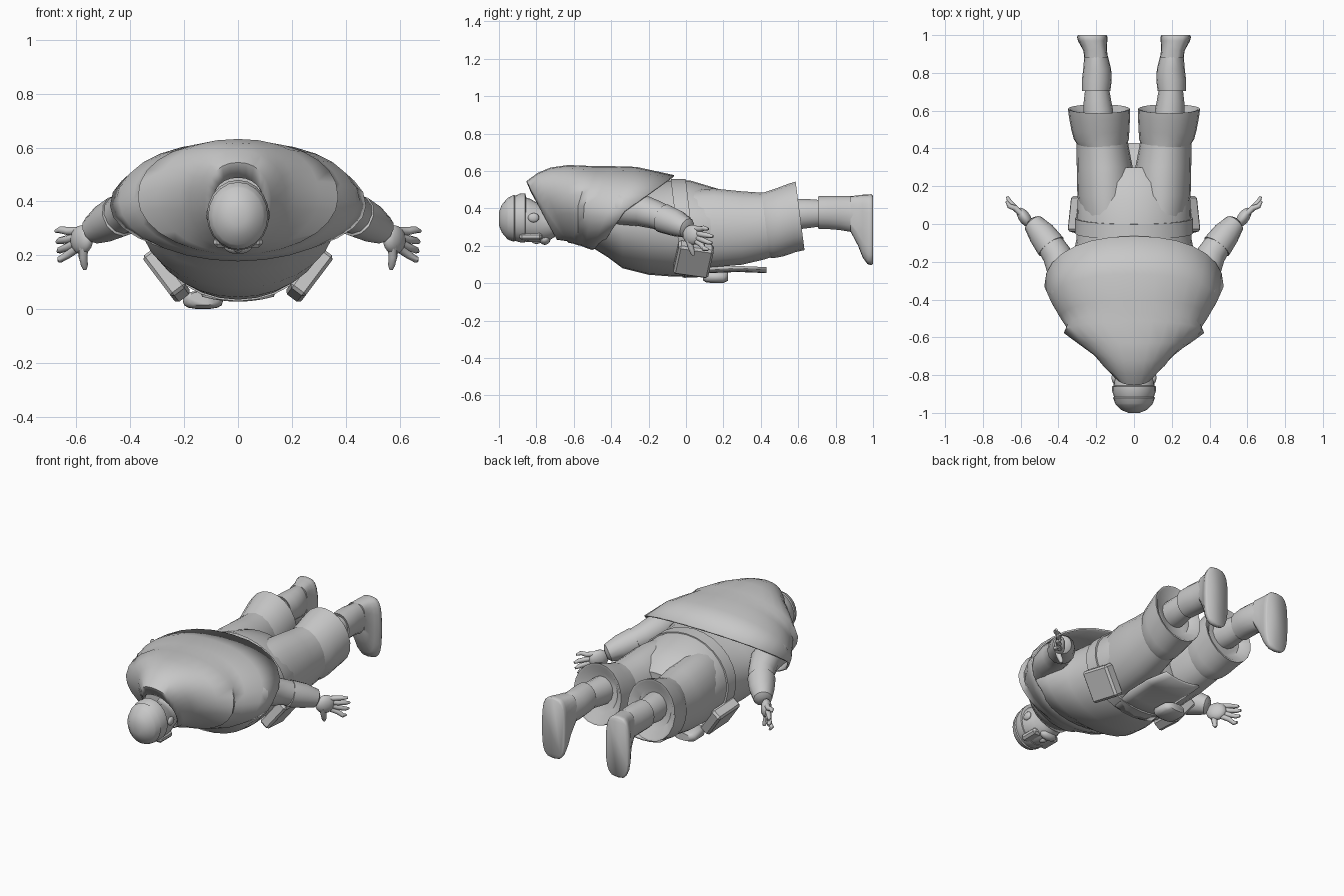
import bpy, bmesh, math
from mathutils import Vector, Matrix

grey = bpy.data.materials.new("plain_grey")
grey.diffuse_color = (0.58, 0.58, 0.58, 1)


def finish(name, bm, mirror=False, solid=0, angle=50):
    bmesh.ops.recalc_face_normals(bm, faces=bm.faces)
    me = bpy.data.meshes.new(name)
    bm.to_mesh(me)
    bm.free()
    me.materials.append(grey)
    me.shade_smooth()
    me.set_sharp_from_angle(angle=math.radians(angle))
    ob = bpy.data.objects.new(name, me)
    bpy.context.collection.objects.link(ob)
    if solid:
        m = ob.modifiers.new("thickness", "SOLIDIFY")
        m.thickness = solid
        m.offset = -1
    if mirror:
        ob.modifiers.new("mirror", "MIRROR")
    return ob


def skin(bm, rings, caps):
    vs = [[bm.verts.new(p) for p in r] for r in rings]
    n = len(vs[0])
    for a, b in zip(vs, vs[1:]):
        for i in range(n):
            j = (i + 1) % n
            bm.faces.new((a[i], a[j], b[j], b[i]))
    if caps:
        bm.faces.new(vs[0])
        bm.faces.new(vs[-1])


def loft(name, rings, n=20, power=1.0, upper=None, caps=True, **kw):
    """rings along y: x, y, z, half width, half height, shear above, shear below; power < 1 is squarer"""
    bm = bmesh.new()
    out = []
    for x, y, z, ra, rb, *sh in rings:
        sh = sh or [0]
        pts = []
        for i in range(n):
            t = math.tau * i / n
            c, d = math.cos(t), math.sin(t)
            p = upper if upper and d > 0 else power
            c = math.copysign(abs(c) ** p, c) * ra
            d = math.copysign(abs(d) ** p, d) * rb
            pts.append((x + c, y + (sh[0] if d > 0 else sh[-1]) * d, z + d))
        out.append(pts)
    skin(bm, out, caps)
    return finish(name, bm, **kw)


def tube(name, pts, n=12, **kw):
    """pts: x, y, z, radius along a path"""
    bm = bmesh.new()
    P = [Vector(p[:3]) for p in pts]
    out = []
    for i, p in enumerate(pts):
        d = P[min(i + 1, len(P) - 1)] - P[max(i - 1, 0)]
        side = d.cross(Vector((0, 0, 1))).normalized()
        up = side.cross(d).normalized()
        out.append([P[i] + p[3] * (side * math.cos(math.tau * k / n) + up * math.sin(math.tau * k / n))
                    for k in range(n)])
    skin(bm, out, True)
    return finish(name, bm, **kw)


def box(name, centre, size, rot=None, bevel=0.012, **kw):
    bm = bmesh.new()
    m = Matrix.Translation(centre) @ (rot or Matrix()) @ Matrix.Diagonal((*size, 1))
    bmesh.ops.create_cube(bm, size=1, matrix=m)
    bmesh.ops.bevel(bm, geom=bm.edges[:], offset=bevel, segments=1, affect="EDGES")
    return finish(name, bm, angle=30, **kw)


def ball(name, centre, size, rot=None, **kw):
    bm = bmesh.new()
    m = Matrix.Translation(centre) @ (rot or Matrix()) @ Matrix.Diagonal((*size, 1))
    bmesh.ops.create_uvsphere(bm, u_segments=14, v_segments=9, radius=1, matrix=m)
    return finish(name, bm, **kw)


# torso and hips
loft("torso", [(0, -.58, .38, .30, .16), (0, -.5, .365, .345, .175), (0, -.42, .335, .36, .195),
               (0, -.34, .315, .358, .235), (0, -.2, .295, .328, .25), (0, -.08, .293, .305, .257),
               (0, .02, .293, .302, .257), (0, .13, .295, .298, .222), (0, .22, .295, .27, .195),
               (0, .3, .295, .2, .13)], n=28)
# belt
loft("belt", [(0, -.05, .293, .30, .255, -.12), (0, -.05, .293, .312, .263, -.12),
              (0, .03, .293, .312, .263, -.12), (0, .03, .293, .30, .255, -.12)], n=28, angle=35)

# cape with raised collar closing around the head, hanging low on the back
loft("cape", [(0, -.76, .36, .105, .128, -.55), (0, -.745, .385, .125, .16, -.68), (0, -.71, .402, .18, .187, -.45),
              (0, -.685, .415, .215, .203, -.2, -.4), (0, -.63, .42, .30, .212, 0, -.18),
              (0, -.577, .415, .372, .212, .3, 0), (0, -.545, .412, .358, .214, .35, .05),
              (0, -.5, .408, .388, .218, .45, .18), (0, -.41, .40, .44, .222, .65, .42),
              (0, -.33, .385, .475, .193, 1.38, .65)], n=28, upper=.9, caps=False, solid=.01)

# head and face, looking down
loft("head", [(0, -.93, .34, .09, .10), (0, -.88, .345, .108, .122), (0, -.83, .335, .107, .115),
              (0, -.78, .32, .095, .1), (0, -.73, .32, .08, .09), (0, -.68, .35, .08, .09)])
# ribbed cap
loft("cap", [(0, -1, .345, .03, .035), (0, -.985, .345, .066, .074), (0, -.958, .345, .094, .106),
             (0, -.95, .345, .1, .113), (0, -.92, .347, .111, .125), (0, -.915, .347, .106, .12),
             (0, -.885, .349, .116, .131), (0, -.86, .349, .116, .131), (0, -.855, .349, .10, .115)], angle=40)
box("goggles", (0, -.83, .25), (.18, .12, .04))
ball("nose", (0, -.80, .23), (.02, .03, .02))
ball("chin", (0, -.755, .235), (.055, .03, .03))
ball("ear", (.105, -.815, .35), (.014, .03, .025), mirror=True)

# trouser legs, with wide turned-up cuffs
loft("trouser_leg", [(.14, .04, .29, .14, .21), (.148, .15, .296, .152, .21), (.155, .3, .295, .148, .196),
                     (.167, .42, .305, .137, .178), (.175, .5, .32, .13, .165)], mirror=True)
loft("trouser_cuff", [(.168, .42, .31, .132, .172, -.1), (.173, .45, .312, .146, .178, -.1),
                      (.178, .5, .325, .154, .182, -.1), (.183, .57, .35, .162, .183, -.1),
                      (.186, .61, .36, .164, .183, -.13), (.186, .608, .36, .152, .17, -.13),
                      (.185, .57, .36, .11, .12, -.1)], mirror=True, angle=40)

# shins and boots with flat soles
loft("shin", [(.185, .55, .37, .08, .085), (.19, .61, .37, .078, .083), (.193, .65, .372, .073, .08),
              (.196, .74, .375, .06, .07)], n=14, mirror=True)
loft("boot_shaft", [(.2, .72, .375, .05, .06), (.2, .705, .378, .075, .088), (.197, .76, .378, .079, .09),
                    (.195, .82, .375, .074, .092), (.2, .88, .37, .064, .097), (.205, .91, .36, .06, .1)],
     n=18, mirror=True, angle=60)
loft("boot_foot", [(.2, .88, .37, .062, .095), (.206, .92, .335, .063, .135), (.213, .945, .305, .07, .168),
                   (.219, .97, .288, .078, .186), (.221, .99, .286, .081, .19), (.221, 1, .286, .075, .182)],
     n=20, power=.62, mirror=True, angle=60)

# sleeves
tube("sleeve", [(.30, -.45, .40, .08), (.365, -.34, .405, .092), (.375, -.24, .39, .086), (.41, -.16, .365, .077),
                (.46, -.085, .335, .07)], mirror=True)
tube("sleeve_cuff", [(.435, -.125, .35, .06), (.438, -.12, .347, .08), (.49, -.05, .32, .072),
                     (.535, .005, .295, .054), (.545, .015, .29, .03)], mirror=True, angle=40)
# hands with spread fingers
ball("palm", (.58, .035, .258), (.032, .06, .054), Matrix.Rotation(-.6, 4, "Z"), mirror=True)
for i, (z0, y1, z1) in enumerate([(.29, .12, .29), (.27, .145, .25), (.25, .14, .215), (.228, .12, .18)]):
    tube(f"finger_{i + 1}", [(.593, .05, z0, .016), (.63, .085, (z0 + z1) / 2, .0155),
                             (.66, y1 - .025, z1 + .005, .013), (.675 - .004 * i, y1, z1, .007)],
         n=8, mirror=True)
tube("thumb", [(.575, .015, .24, .02), (.575, .025, .195, .017), (.57, .035, .165, .014),
               (.568, .042, .148, .007)], n=8, mirror=True)

# side pouches, front pouch and hanging cloth flap
tilt = Matrix.Rotation(math.radians(37), 4, "Y") @ Matrix.Rotation(math.radians(-10), 4, "X")
box("side_pouch", (.265, .04, .128), (.07, .19, .19), tilt, mirror=True)
loft("front_pouch", [(-.13, .09, .04, .05, .025), (-.13, .11, .035, .075, .033), (-.13, .2, .032, .075, .031),
                     (-.13, .225, .034, .05, .022)], n=14, power=.7)
bm = bmesh.new()
rows = [(-.01, .042, .13), (.12, .068, .14), (.28, .074, .14), (.43, .068, .12)]
grid = [[bm.verts.new((w * k / 3, y, z + .018 * (k / 3) ** 2)) for k in range(-3, 4)] for y, z, w in rows]
for a, b in zip(grid, grid[1:]):
    for i in range(6):
        bm.faces.new((a[i], a[i + 1], b[i + 1], b[i]))
finish("cloth_flap", bm, solid=.014)
